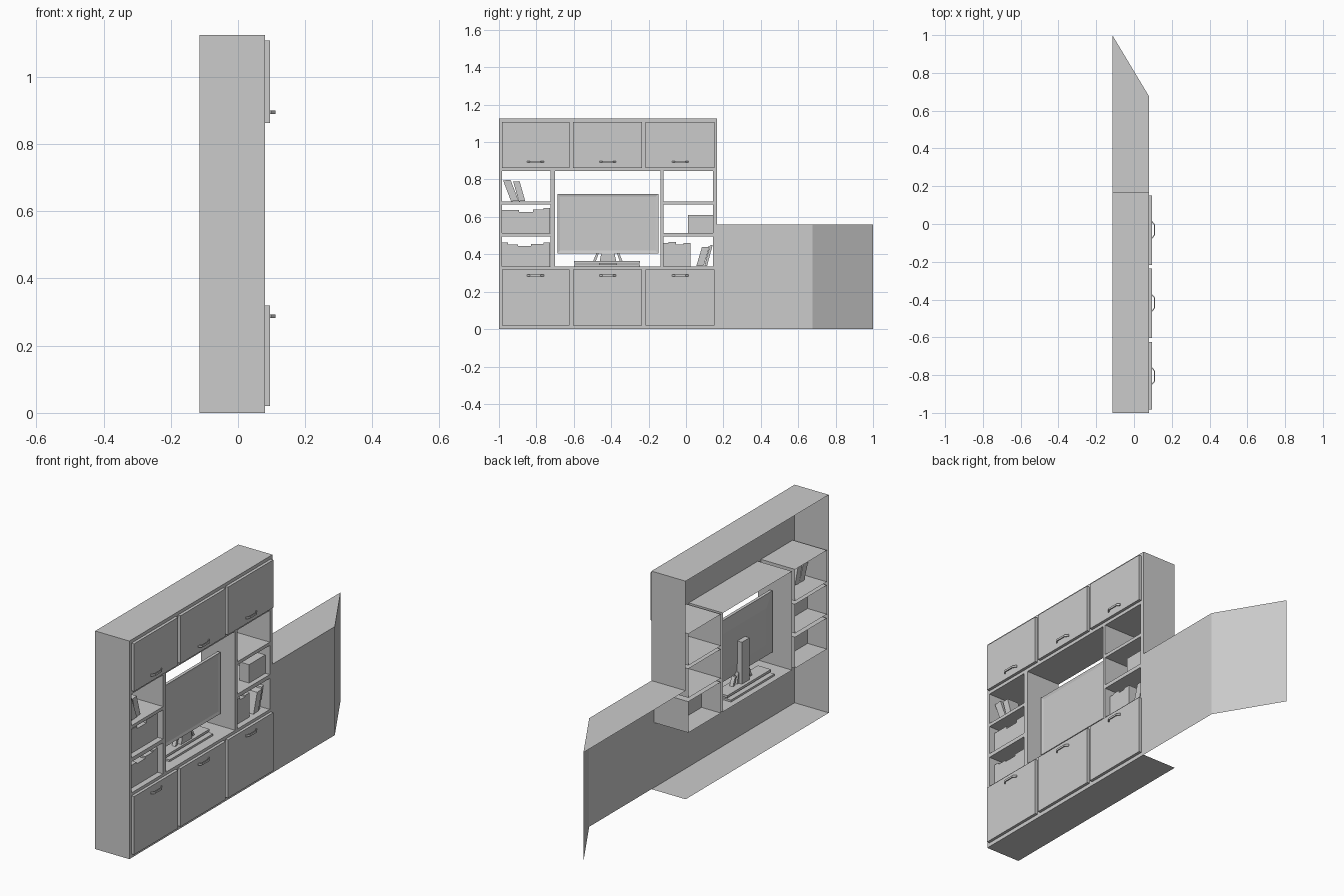
import bpy, bmesh

if "Cube" in bpy.data.objects:
    bpy.data.objects.remove(bpy.data.objects["Cube"])

XB, XF = -0.115, 0.08          # back and front planes of the unit
Y0, Y1, H = -1.0, 0.167, 1.125  # left end, right end, height


def finish(name, bm):
    bmesh.ops.remove_doubles(bm, verts=bm.verts, dist=1e-5)
    bmesh.ops.recalc_face_normals(bm, faces=bm.faces)
    me = bpy.data.meshes.new(name)
    bm.to_mesh(me)
    bm.free()
    ob = bpy.data.objects.new(name, me)
    bpy.context.collection.objects.link(ob)
    return ob


def face(bm, pts):
    return bm.faces.new([bm.verts.new(p) for p in pts])


def prism_x(name, prof, x0, x1):
    """Extrude a (y, z) profile along x."""
    bm = bmesh.new()
    f = face(bm, [(x0, y, z) for y, z in prof])
    r = bmesh.ops.extrude_face_region(bm, geom=[f])
    vs = [v for v in r["geom"] if isinstance(v, bmesh.types.BMVert)]
    bmesh.ops.translate(bm, verts=vs, vec=(x1 - x0, 0, 0))
    if f.is_valid and len(f.link_loops if hasattr(f, "link_loops") else f.loops) and \
            not any(len(e.link_faces) > 2 for e in f.edges) and \
            all(len(e.link_faces) == 1 for e in f.edges):
        face(bm, [(x0, y, z) for y, z in prof])
    return finish(name, bm)


def box(name, x0, x1, y0, y1, z0, z1):
    return prism_x(name, [(y0, z0), (y1, z0), (y1, z1), (y0, z1)], x0, x1)


# --- open compartments: (y0, y1, z0, z1)
rows = [(0.335, 0.495), (0.515, 0.665), (0.682, 0.845)]
left, mid, right = (-0.984, -0.725), (-0.70, -0.137), (-0.12, 0.145)
holes = [(*c, *r) for c in (left, right) for r in rows] + [(*mid, 0.335, 0.845)]

# --- cabinet shell: front frame with openings, hollow and open at the back
bm = bmesh.new()
ys = sorted({Y0, Y1, *left, *mid, *right})
zs = sorted({0, H, *[z for r in rows for z in r]})
for ya, yb in zip(ys, ys[1:]):
    for za, zb in zip(zs, zs[1:]):
        cy, cz = (ya + yb) / 2, (za + zb) / 2
        if not any(h[0] < cy < h[1] and h[2] < cz < h[3] for h in holes):
            face(bm, [(XF, ya, za), (XF, yb, za), (XF, yb, zb), (XF, ya, zb)])
face(bm, [(XB, Y0, H), (XF, Y0, H), (XF, Y1, H), (XB, Y1, H)])
face(bm, [(XB, Y0, 0), (XB, Y1, 0), (XF, Y1, 0), (XF, Y0, 0)])
face(bm, [(XB, Y0, 0), (XF, Y0, 0), (XF, Y0, H), (XB, Y0, H)])
face(bm, [(XB, Y1, 0.56), (XB, Y1, H), (XF, Y1, H), (XF, Y1, 0.56)])
# compartment linings
for ya, yb, za, zb in holes:
    loop = [(ya, za), (yb, za), (yb, zb), (ya, zb)]
    for a, b in zip(loop, loop[1:] + loop[:1]):
        face(bm, [(XB, *a), (XF, *a), (XF, *b), (XB, *b)])
finish("cabinet_shell", bm)

# --- low side extension with slanted end
bm = bmesh.new()
path = [(XF, Y1), (XF, 0.675), (XB, 1.0)]
for a, b in zip(path, path[1:]):
    face(bm, [(*a, 0), (*b, 0), (*b, 0.56), (*a, 0.56)])
face(bm, [(x, y, 0.56) for x, y in path + [(XB, Y1)]])
finish("side_extension", bm)


# --- doors and bent handles
def handle(name, cy, cz):
    half = [(0.094, 0.045), (0.098, 0.045), (0.111, 0.028)]
    inner = [(0.106, 0.026), (0.094, 0.041)]
    outer = half + [(x, -y) for x, y in reversed(half)]
    prof = outer + [(x, -y) for x, y in reversed(inner)] + inner
    bm = bmesh.new()
    n = len(prof)
    rings = [[bm.verts.new((x, cy + y, cz + dz)) for x, y in prof] for dz in (-0.005, 0.005)]
    for ring in rings:
        bm.faces.new(ring)
    for i in range(n):
        j = (i + 1) % n
        bm.faces.new([rings[0][i], rings[0][j], rings[1][j], rings[1][i]])
    finish(name, bm)


for i, (ya, yb) in enumerate([(-0.983, -0.624), (-0.603, -0.236), (-0.217, 0.152)]):
    for row, za, zb, hz in (("lower", 0.02, 0.32, 0.287), ("upper", 0.862, 1.108, 0.895)):
        box(f"{row}_door_{i}", XF, 0.095, ya, yb, za, zb)
        handle(f"{row}_handle_{i}", -0.805 + 0.387 * i, hz)

# --- television: bezel, recessed screen, shallow back
tv = box("television", -0.012, 0.004, -0.688, -0.148, 0.405, 0.722)
bm = bmesh.new()
bm.from_mesh(tv.data)
front = max(bm.faces, key=lambda f: f.calc_center_median().x)
bmesh.ops.inset_region(bm, faces=[front], thickness=0.02)
bmesh.ops.translate(bm, verts=front.verts[:], vec=(-0.004, 0, 0))
back = min(bm.faces, key=lambda f: f.calc_center_median().x)
bmesh.ops.inset_region(bm, faces=[back], thickness=0.09)
bmesh.ops.translate(bm, verts=back.verts[:], vec=(-0.01, 0, 0))
bm.to_mesh(tv.data)
bm.free()

# --- television stand
box("stand_base", -0.085, 0.03, -0.60, -0.245, 0.336, 0.346)
box("stand_plate", -0.065, 0.01, -0.60, -0.245, 0.352, 0.364)
box("stand_column", -0.048, -0.02, -0.45, -0.388, 0.346, 0.58)
prism_x("stand_foot", [(-0.465, 0.346), (-0.37, 0.346), (-0.385, 0.42), (-0.45, 0.42)], -0.03, 0.0)
for s, n in ((-1, "left"), (1, "right")):
    c = -0.418
    prism_x(f"stand_arm_{n}", [(c + s * 0.065, 0.36), (c + s * 0.08, 0.36),
                               (c + s * 0.06, 0.408), (c + s * 0.048, 0.408)], -0.03, -0.01)


# --- upright books of varying height, packed side by side
def book_row(name, y, z, sizes):
    for i, (w, h) in enumerate(sizes):
        box(f"{name}_{i}", -0.005, 0.05, y, y + w, z, z + h)
        y += w


book_row("middle_left_book", -0.983, 0.515, [(0.09, 0.123), (0.075, 0.11), (0.055, 0.125), (0.036, 0.132)])
book_row("lower_left_book", -0.983, 0.335, [(0.03, 0.127), (0.055, 0.118), (0.07, 0.11), (0.065, 0.12), (0.037, 0.127)])
book_row("lower_right_book", -0.119, 0.335, [(0.025, 0.125), (0.04, 0.13), (0.04, 0.118), (0.037, 0.125)])


# --- leaning books
def leaning(name, y, z, w, h, lean, x0, x1):
    prism_x(name, [(y, z), (y + w, z + 0.003), (y + w + lean, z + h), (y + lean, z + h - 0.003)], x0, x1)


leaning("upper_left_book_a", -0.935, 0.683, 0.04, 0.115, -0.043, -0.02, 0.05)
leaning("upper_left_book_b", -0.894, 0.683, 0.034, 0.108, -0.03, -0.02, 0.045)
leaning("lower_right_leaning_book_a", 0.055, 0.336, 0.04, 0.105, 0.03, -0.01, 0.05)
leaning("lower_right_leaning_book_b", 0.098, 0.336, 0.015, 0.115, 0.03, -0.01, 0.045)

# --- storage box on the right shelf
box("storage_box", 0.0, 0.055, 0.012, 0.144, 0.515, 0.61)
